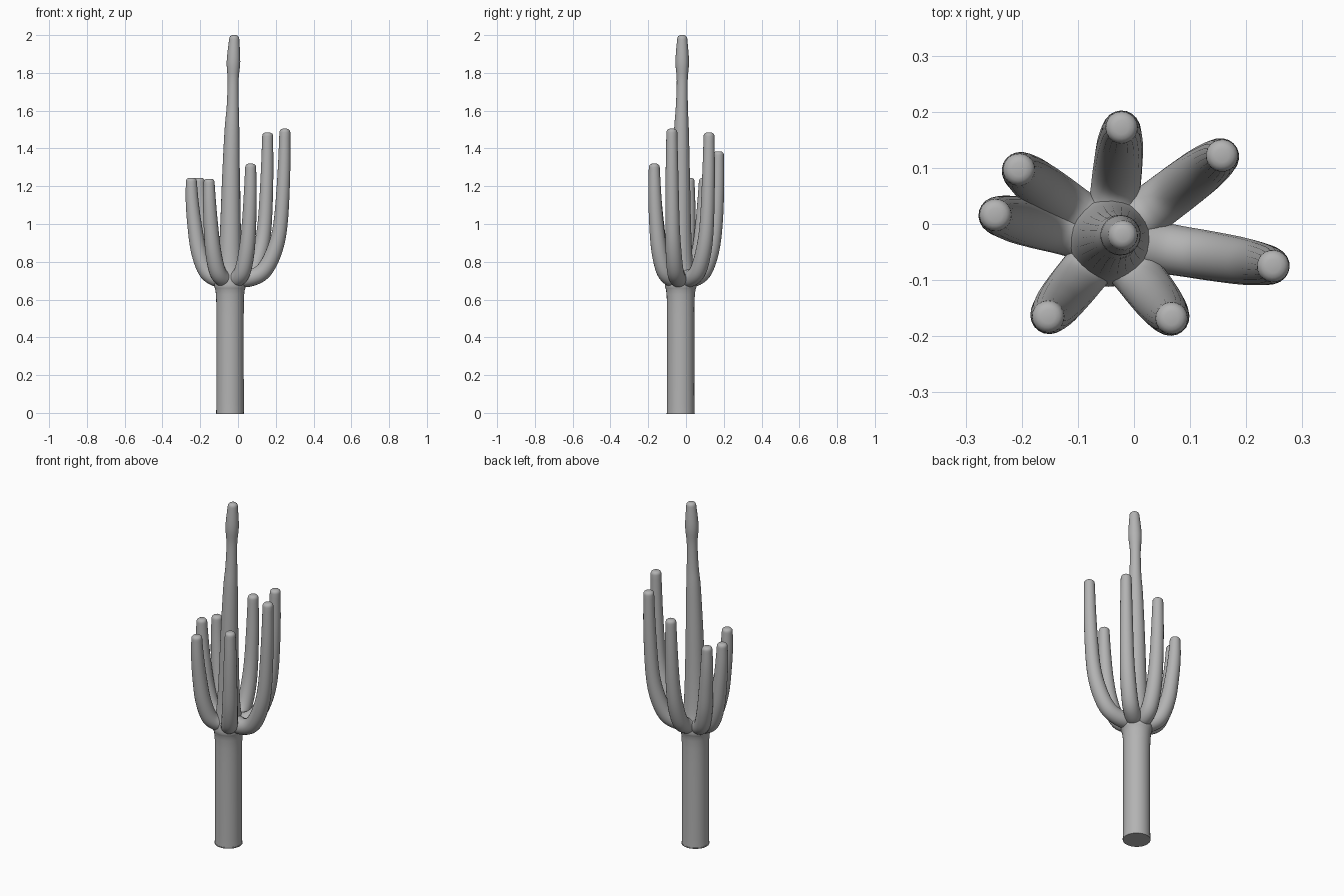
import bpy, bmesh, math
from mathutils import Vector

cube = bpy.data.objects.get("Cube")
if cube:
    bpy.data.objects.remove(cube)

skin = bpy.data.materials.new("cactus grey")
skin.use_nodes = True
GREY = (0.45, 0.45, 0.45, 1)
skin.diffuse_color = GREY
skin.node_tree.nodes["Principled BSDF"].inputs["Base Color"].default_value = GREY


def spline(keys, steps):
    """Smooth path through (x, y, z, radius) keys."""
    keys = [Vector(k) for k in keys]
    pts = [keys[0]] + keys + [keys[-1]]
    out = []
    for a, b, c, d in zip(pts, pts[1:], pts[2:], pts[3:]):
        for i in range(steps):
            t = i / steps
            out.append(0.5 * (2 * b + (c - a) * t + (2 * a - 5 * b + 4 * c - d) * t * t
                              + (3 * b - a - 3 * c + d) * t ** 3))
    return out + [keys[-1]]


def tube(name, path, sides=20):
    """Sweep circles along a path of (x, y, z, radius) points."""
    bm = bmesh.new()
    rings, normal = [], Vector((0.31, 0.95, 0.05))
    for i, p in enumerate(path):
        ahead, behind = path[min(i + 1, len(path) - 1)], path[max(i - 1, 0)]
        tangent = (ahead - behind).to_3d().normalized()
        normal = (normal - tangent * normal.dot(tangent)).normalized()
        side = tangent.cross(normal)
        ring = []
        for k in range(sides):
            a = math.tau * k / sides
            ring.append(bm.verts.new(p.to_3d() + p.w * (math.cos(a) * normal + math.sin(a) * side)))
        rings.append(ring)
    for r, s in zip(rings, rings[1:]):
        for k in range(sides):
            n = (k + 1) % sides
            bm.faces.new((r[k], r[n], s[n], s[k]))
    bm.faces.new(rings[0][::-1])
    bm.faces.new(rings[-1])
    bmesh.ops.recalc_face_normals(bm, faces=bm.faces)
    mesh = bpy.data.meshes.new(name)
    bm.to_mesh(mesh)
    bm.free()
    mesh.materials.append(skin)
    obj = bpy.data.objects.new(name, mesh)
    bpy.context.collection.objects.link(obj)
    bpy.ops.object.select_all(action="DESELECT")
    obj.select_set(True)
    bpy.context.view_layer.objects.active = obj
    bpy.ops.object.shade_smooth_by_angle(angle=math.radians(50))
    return obj


def rounded_tip(path, drop=0.022):
    """Close the end of a path with a shallow dome."""
    end = path[-1]
    dome = []
    for i in range(1, 5):
        a = math.radians(19 * i)
        dome.append(Vector((end.x, end.y, end.z + drop * math.sin(a), end.w * math.cos(a) ** 0.6)))
    return path + dome


# Trunk: thick base, swollen where the arms join, slim wavy top
CX, CY = -0.042, -0.028
trunk = [(CX, CY, 0, 0.075), (CX, CY, 0.05, 0.073), (CX, CY, 0.58, 0.073),
         (CX, CY, 0.68, 0.084), (CX, CY, 0.78, 0.066), (-0.04, CY, 0.95, 0.056),
         (-0.037, -0.026, 1.25, 0.047), (-0.032, -0.024, 1.5, 0.039),
         (-0.028, -0.022, 1.62, 0.032), (-0.026, -0.02, 1.76, 0.029),
         (-0.024, -0.02, 1.86, 0.036), (-0.02, -0.02, 1.978, 0.027)]
tube("trunk", rounded_tip(spline(trunk, 5)), 24)

# Arms: tip position and height
arms = {
    "left_front_arm": (0.248, -0.075, 1.505),
    "left_back_arm": (0.157, 0.122, 1.485),
    "back_arm": (-0.022, 0.172, 1.385),
    "right_back_arm": (-0.205, 0.097, 1.245),
    "right_arm": (-0.247, 0.016, 1.245),
    "right_front_arm": (-0.153, -0.165, 1.24),
    "front_arm": (0.067, -0.168, 1.32),
}
# Elbow bend: fraction of reach, height, radius
bend = [(0.12, 0.715, 0.05), (0.38, 0.715, 0.045), (0.62, 0.755, 0.044),
        (0.81, 0.86, 0.042), (0.92, 1.0, 0.038)]
for name, (tx, ty, top) in arms.items():
    keys = [(CX + (tx - CX) * f, CY + (ty - CY) * f, z, r) for f, z, r in bend]
    keys.append((tx * 0.98 + CX * 0.02, ty * 0.98 + CY * 0.02, (1.0 + top) / 2, 0.034))
    keys.append((tx, ty, top - 0.02, 0.029))
    tube(name, rounded_tip(spline(keys, 6), 0.02))
